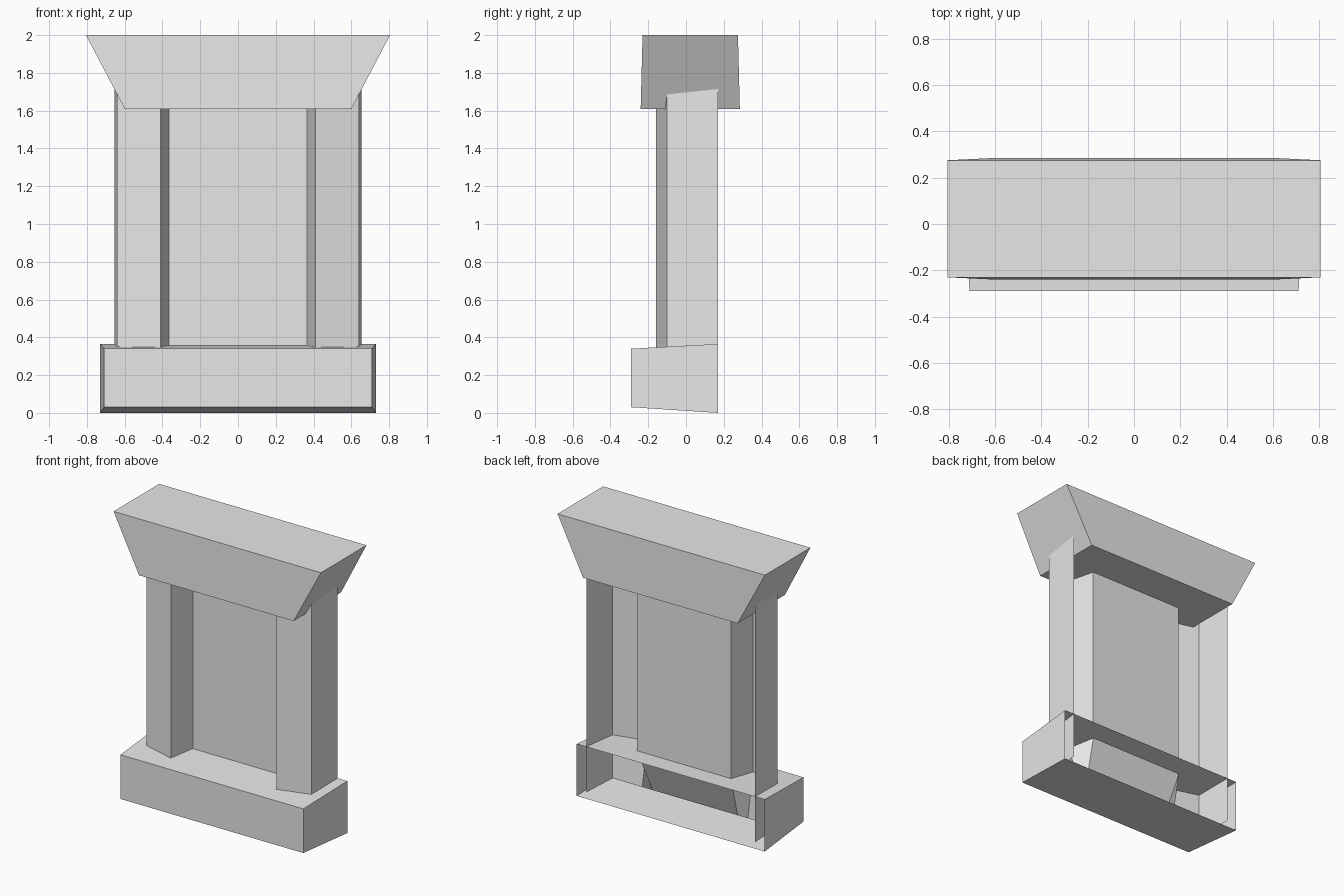
import bpy

cube = bpy.data.objects.get("Cube")
if cube:
    bpy.data.objects.remove(cube, do_unlink=True)

GREY = (0.8, 0.8, 0.8, 1)
stone = bpy.data.materials.new("grey_stone")
stone.use_nodes = True
stone.diffuse_color = GREY
stone.node_tree.nodes["Principled BSDF"].inputs["Base Color"].default_value = GREY


def loft(name, rings, closed=True, caps=()):
    """Join equal rings of points with quads, capping the listed rings."""
    n = len(rings[0])
    faces = []
    for r in range(len(rings) - 1):
        for i in range(n if closed else n - 1):
            a, b = r * n + i, r * n + (i + 1) % n
            faces.append((a, b, b + n, a + n))
    for r in caps:
        ring = range(r * n, r * n + n)
        faces.append(tuple(ring) if r else tuple(reversed(ring)))
    mesh = bpy.data.meshes.new(name)
    mesh.from_pydata([p for ring in rings for p in ring], [], faces)
    mesh.materials.append(stone)
    obj = bpy.data.objects.new(name, mesh)
    bpy.context.collection.objects.link(obj)
    return obj


def base_ring(x, y, z0, z1):
    return [(-x, y, z0), (x, y, z0), (x, y, z1), (-x, y, z1)]


def slab_ring(x, y0, y1, z):
    return [(-x, y0, z), (x, y0, z), (x, y1, z), (-x, y1, z)]


def wall_ring(half, z):
    """Mirror a half profile, running from the left edge to the right."""
    profile = [(-x, y) for x, y in half] + [(x, y) for x, y in reversed(half)]
    return [(x, y, z) for x, y in profile]


# Base block, open at the back
loft("base", [base_ring(0.71, -0.29, 0.03, 0.34),
              base_ring(0.73, 0.17, 0.0, 0.365)], caps=(0,))

# Flared top block
loft("top_block", [slab_ring(0.6, -0.24, 0.285, 1.61),
                   slab_ring(0.805, -0.23, 0.275, 2.0)], caps=(0, 1))

# Two hollow pillars with a recessed panel, flattening out inside the base
pillars = [(0.655, 0.17), (0.64, -0.10), (0.41, -0.16), (0.365, 0.02)]
foot = [(0.655, 0.17), (0.64, -0.10), (0.41, -0.10), (0.33, -0.10)]
loft("pillars_and_panel", [wall_ring(foot, 0.045), wall_ring(pillars, 0.35),
                           wall_ring(pillars, 1.8)], closed=False)
